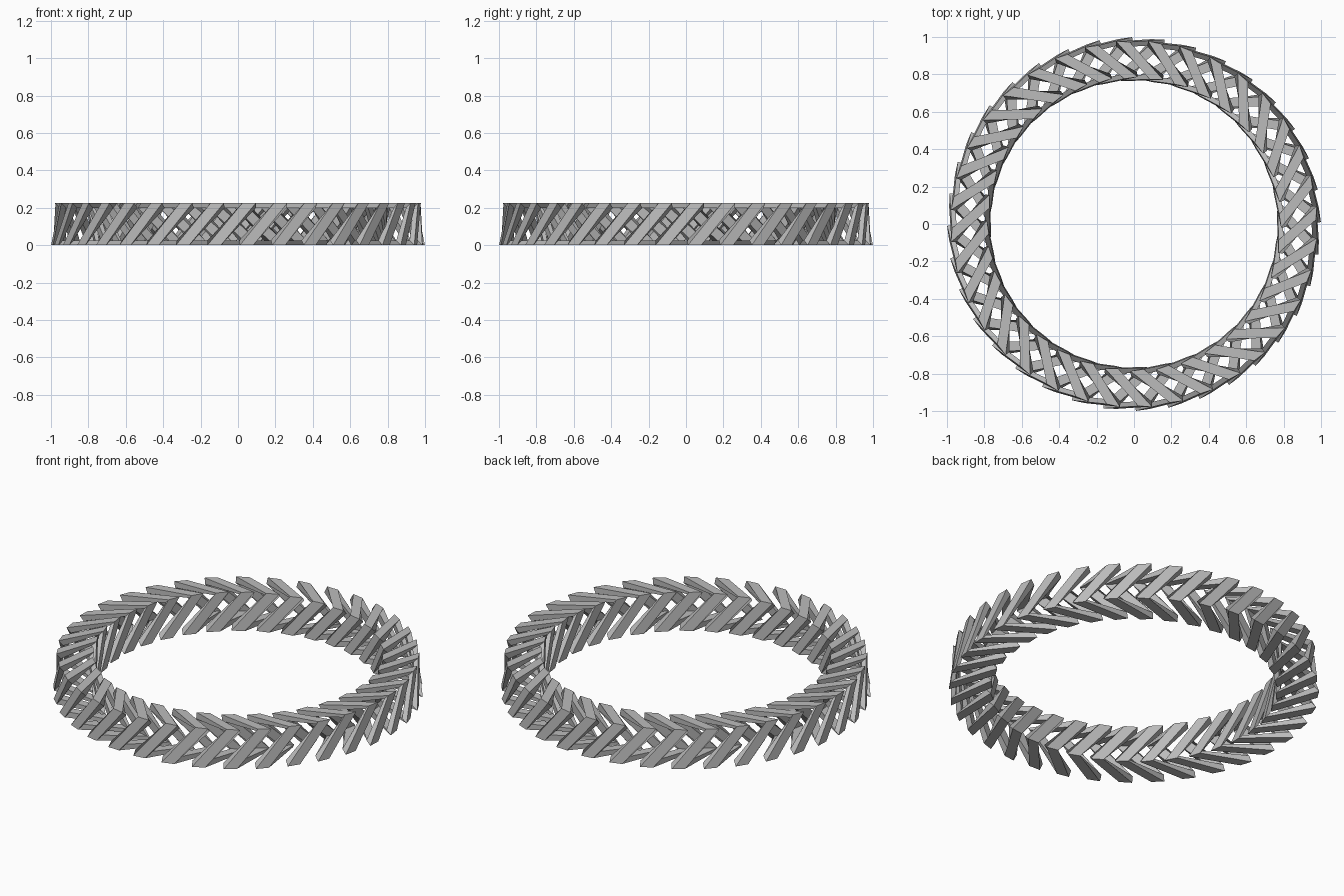
import bpy
import bmesh
from math import radians

if "Cube" in bpy.data.objects:
    bpy.data.objects.remove(bpy.data.objects["Cube"], do_unlink=True)

COUNT = 36          # frames around the ring
HEIGHT = 0.225
SWAY = 0.093        # sideways shift of alternate corners
HALF = 0.036        # half width of a bar, measured along the ring
THICK = 0.026
PHASE = 8           # degrees

# Flat grey finish
grey = bpy.data.materials.new("light_grey")
grey.use_nodes = True
grey.diffuse_color = (0.5, 0.5, 0.5, 1)
grey.node_tree.nodes["Principled BSDF"].inputs["Base Color"].default_value = (0.5, 0.5, 0.5, 1)

# Corners of one zigzag frame: radius, height, sway side, inward directions
corners = [
    (0.972, HEIGHT, 1, -1, -1),
    (0.776, HEIGHT, -1, 1, -1),
    (0.763, 0, 1, 1, 1),
    (0.991, 0, -1, -1, 1),
]


def build_frame():
    """Four flat bars mitred into a closed, swaying square loop."""
    bm = bmesh.new()
    loops = []
    for radius, z, side, dr, dz in corners:
        y = side * SWAY
        section = [(0, -HALF), (0, HALF), (THICK, HALF), (THICK, -HALF)]
        loops.append([bm.verts.new((radius + dr * t, y + w, z + dz * t))
                      for t, w in section])
    for i, a in enumerate(loops):
        b = loops[(i + 1) % len(loops)]
        for j in range(4):
            k = (j + 1) % 4
            bm.faces.new((a[j], a[k], b[k], b[j]))
    bmesh.ops.recalc_face_normals(bm, faces=bm.faces)
    mesh = bpy.data.meshes.new("zigzag_frame")
    bm.to_mesh(mesh)
    bm.free()
    mesh.materials.append(grey)
    return mesh


# Repeat the frame around the ring
frame_mesh = build_frame()
for n in range(COUNT):
    frame = bpy.data.objects.new(f"zigzag_frame_{n + 1}", frame_mesh)
    frame.rotation_euler.z = radians(PHASE + n * 360 / COUNT)
    bpy.context.collection.objects.link(frame)
